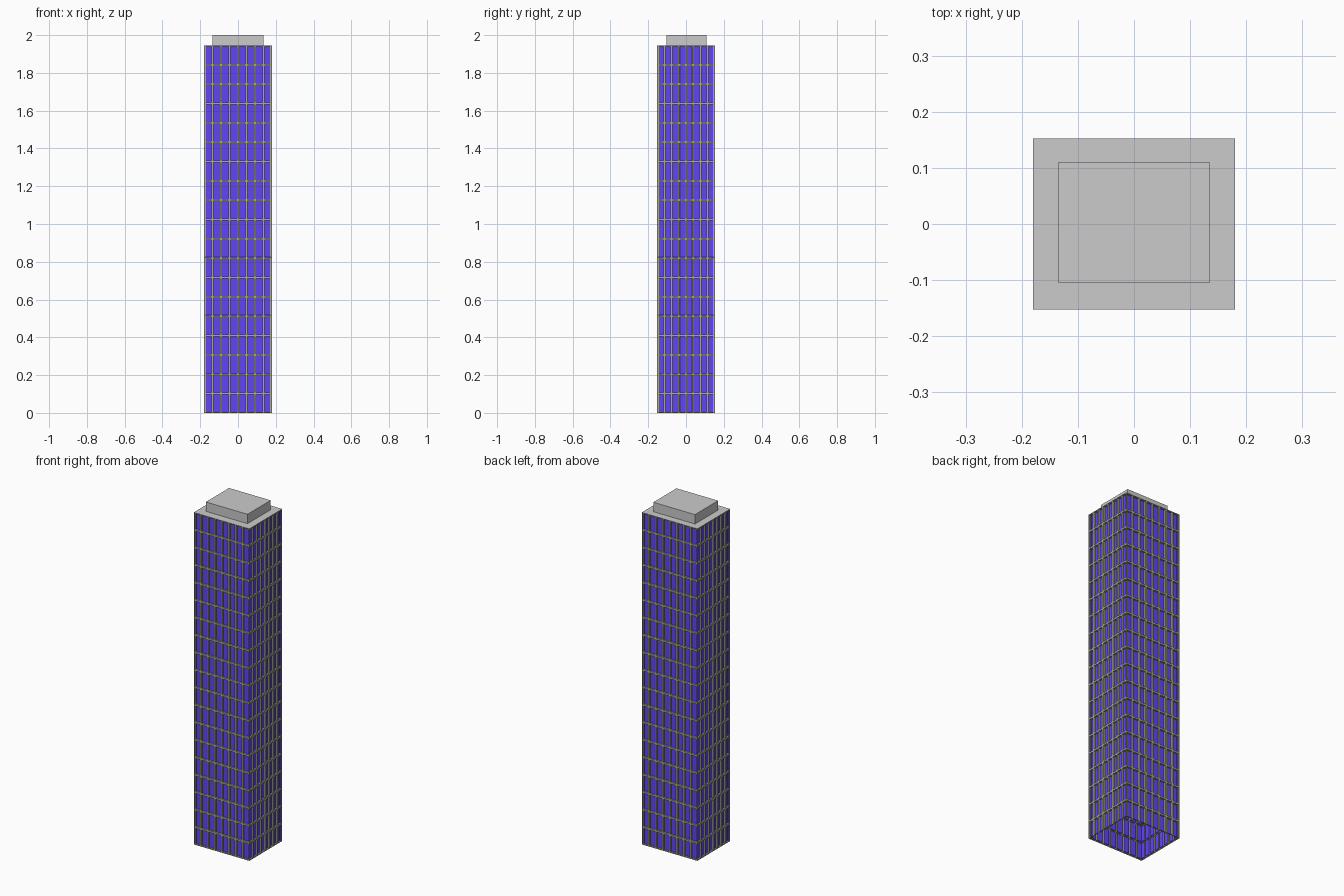
import bpy, bmesh

if "Cube" in bpy.data.objects:
    bpy.data.objects.remove(bpy.data.objects["Cube"])

W, D, H = 0.18, 0.1525, 1.945      # half width, half depth, roof height
BAYS, FLOORS = 8, 19
FRAME, RECESS = 0.005, 0.01


def material(name, rgb):
    m = bpy.data.materials.new(name)
    m.diffuse_color = (*rgb, 1)
    m.use_nodes = True
    m.node_tree.nodes["Principled BSDF"].inputs["Base Color"].default_value = m.diffuse_color
    return m


def add_object(name, bm, mats=()):
    mesh = bpy.data.meshes.new(name)
    bm.to_mesh(mesh)
    bm.free()
    for m in mats:
        mesh.materials.append(m)
    ob = bpy.data.objects.new(name, mesh)
    bpy.context.collection.objects.link(ob)
    return ob


# Curtain wall: open tube of bays and floors, each panel inset and recessed
bm = bmesh.new()
corners = [(-W, -D), (W, -D), (W, D), (-W, D)]
ring = []
for i, (ax, ay) in enumerate(corners):
    bx, by = corners[(i + 1) % 4]
    for k in range(BAYS):
        t = k / BAYS
        ring.append((ax + (bx - ax) * t, ay + (by - ay) * t))
n = len(ring)
levels = [[bm.verts.new((x, y, H * f / FLOORS)) for x, y in ring]
          for f in range(FLOORS + 1)]
panels = [bm.faces.new((lo[i], lo[(i + 1) % n], hi[(i + 1) % n], hi[i]))
          for lo, hi in zip(levels, levels[1:]) for i in range(n)]
bm.normal_update()
bmesh.ops.inset_individual(bm, faces=panels, thickness=FRAME, depth=0,
                           use_even_offset=True)
bm.normal_update()
bmesh.ops.inset_individual(bm, faces=panels, thickness=0.0001, depth=-RECESS,
                           use_even_offset=True)
for f in panels:
    f.material_index = 1
add_object("curtain_wall", bm, [material("frame", (0.4, 0.4, 0.32)),
                                material("glass", (0.12, 0.06, 0.9))])

# Flat roof
bm = bmesh.new()
bm.faces.new([bm.verts.new((x, y, H)) for x, y in corners])
add_object("roof", bm)

# Rooftop plant room, set slightly towards the back
bpy.ops.mesh.primitive_cube_add(size=1, location=(0, 0.0025, (H + 2) / 2))
plant = bpy.context.object
plant.name = "plant_room"
plant.scale = (0.27, 0.214, 2 - H)
bpy.ops.object.transform_apply(location=False, rotation=False, scale=True)
